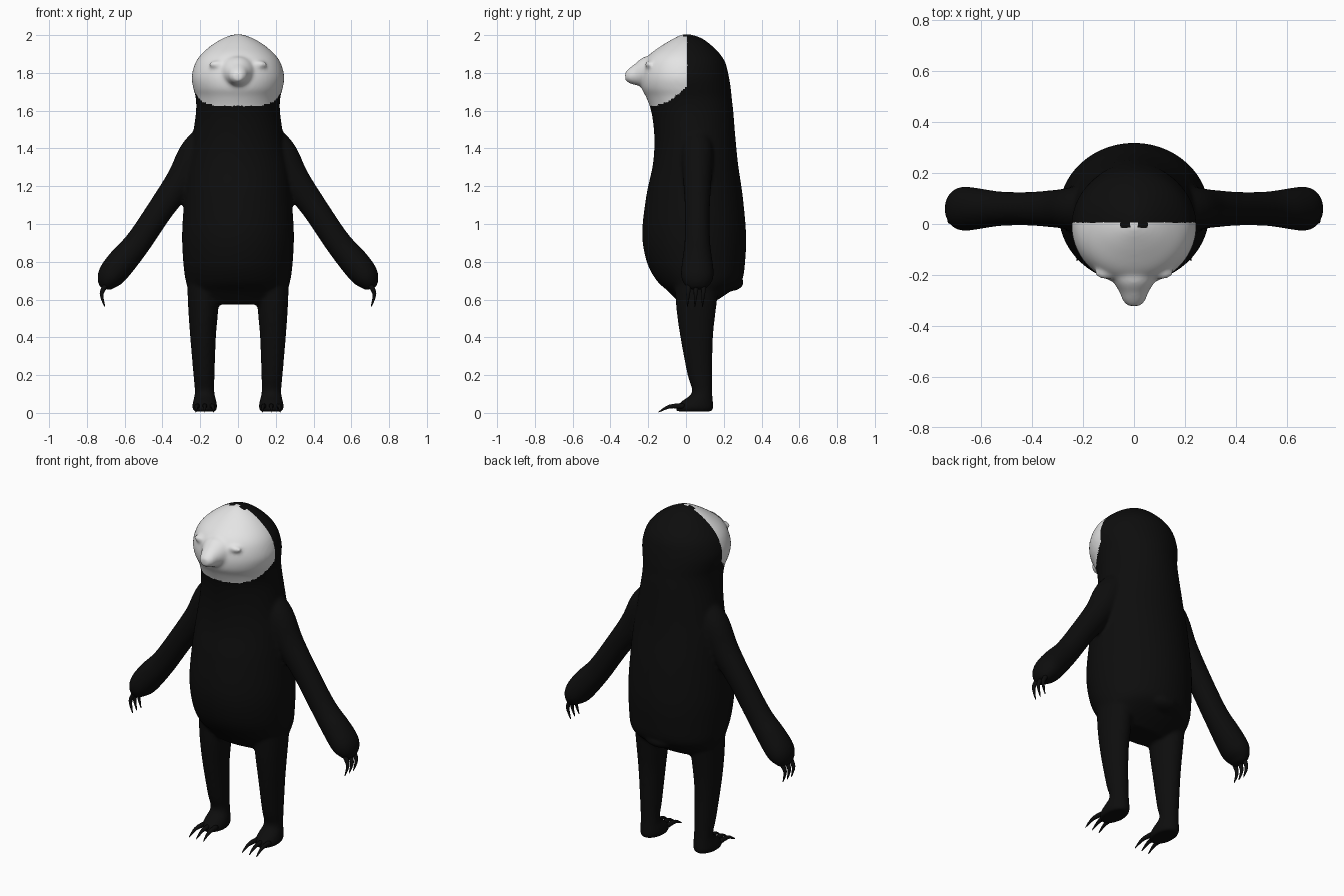
import bpy, bmesh, math
from mathutils import Vector

if "Cube" in bpy.data.objects:
    bpy.data.objects.remove(bpy.data.objects["Cube"])


def material(name, rgb):
    m = bpy.data.materials.new(name)
    m.diffuse_color = (*rgb, 1)
    m.use_nodes = True
    m.node_tree.nodes["Principled BSDF"].inputs["Base Color"].default_value = m.diffuse_color
    return m


BLACK = material("black fur", (0.004, 0.004, 0.004))
PALE = material("pale face", (0.78, 0.78, 0.78))
GREY = material("nostril grey", (0.12, 0.12, 0.12))


def spline(rows, k=5):
    """Catmull-Rom refinement of a list of number rows."""
    out = []
    for i in range(len(rows) - 1):
        p = [rows[max(i - 1, 0)], rows[i], rows[i + 1], rows[min(i + 2, len(rows) - 1)]]
        for s in range(k):
            t = s / k
            out.append([0.5 * (2 * b + (c - a) * t + (2 * a - 5 * b + 4 * c - d) * t * t
                               + (3 * b - a - 3 * c + d) * t ** 3) for a, b, c, d in zip(*p)])
    out.append(list(rows[-1]))
    return out


def loft(bm, rings, n=40):
    """Closed tube through (centre, radius vector u, radius vector v) rings."""
    loops = [[bm.verts.new(c + u * math.cos(2 * math.pi * i / n) + v * math.sin(2 * math.pi * i / n))
              for i in range(n)] for c, u, v in rings]
    faces = [bm.faces.new((a[i], a[(i + 1) % n], b[(i + 1) % n], b[i]))
             for a, b in zip(loops, loops[1:]) for i in range(n)]
    faces += [bm.faces.new(loops[0][::-1]), bm.faces.new(loops[-1])]
    bmesh.ops.recalc_face_normals(bm, faces=faces)


def ball(bm, centre, radii):
    vs = bmesh.ops.create_uvsphere(bm, u_segments=20, v_segments=12, radius=1)["verts"]
    for v in vs:
        v.co = Vector(centre) + Vector([a * r for a, r in zip(v.co, radii)])


def finish(name, bm, *mats):
    me = bpy.data.meshes.new(name)
    bm.to_mesh(me)
    bm.free()
    for m in mats:
        me.materials.append(m)
    ob = bpy.data.objects.new(name, me)
    bpy.context.collection.objects.link(ob)
    bpy.ops.object.select_all(action='DESELECT')
    ob.select_set(True)
    bpy.context.view_layer.objects.active = ob
    bpy.ops.object.shade_smooth()
    return ob


def upright(rows):
    """Rings stacked along z from (z, x centre, x radius, y front, y back)."""
    return [(Vector((x, (f + b) / 2, z)), Vector((r, 0, 0)), Vector((0, (b - f) / 2, 0)))
            for z, x, r, f, b in spline(rows)]


bm = bmesh.new()

# Torso and skull
loft(bm, upright([
    (2.004, 0, .02, -.02, .025), (1.985, 0, .075, -.06, .08), (1.95, 0, .135, -.12, .13),
    (1.9, 0, .193, -.19, .18), (1.85, 0, .227, -.225, .21), (1.78, 0, .245, -.24, .227),
    (1.72, 0, .237, -.235, .237), (1.67, 0, .224, -.21, .242), (1.6, 0, .222, -.185, .25),
    (1.5, 0, .235, -.17, .258), (1.4, 0, .25, -.168, .267), (1.3, 0, .268, -.178, .278),
    (1.15, 0, .283, -.21, .3), (.95, 0, .296, -.232, .318), (.8, 0, .29, -.208, .313),
    (.7, 0, .277, -.155, .295), (.64, 0, .255, -.09, .23), (.575, 0, .2, -.03, .13)]), 56)

# Tail nub
ball(bm, (0, .235, .69), (.1, .07, .045))

# Snout
loft(bm, [(Vector((0, y, z)), Vector((rx, 0, 0)), Vector((0, 0, rz))) for y, z, rx, rz in spline([
    (-.14, 1.8, .125, .09), (-.22, 1.805, .085, .08), (-.27, 1.792, .056, .056),
    (-.3, 1.785, .045, .04), (-.322, 1.782, .025, .022)])])

for s in (-1, 1):
    # Eyelid
    ball(bm, (s * .11, -.192, 1.845), (.045, .026, .019))
    # Leg and foot
    loft(bm, upright([
        (.72, s * .185, .085, -.06, .18), (.56, s * .184, .08, -.052, .16),
        (.4, s * .185, .068, -.03, .143), (.2, s * .18, .056, .008, .139),
        (.11, s * .177, .052, .032, .139), (.06, s * .176, .062, -.025, .143),
        (.03, s * .176, .066, -.055, .146), (.008, s * .176, .058, -.05, .138)]))
    # Arm and hand
    arm = spline([(.13, 1.49, .07, .075), (.22, 1.38, .088, .085), (.30, 1.235, .08, .075),
                  (.412, 1.075, .07, .066), (.527, .905, .07, .068), (.61, .805, .077, .08),
                  (.666, .735, .074, .087), (.69, .692, .058, .075), (.7, .655, .028, .045)])
    rings = []
    for i, (x, z, r, ry) in enumerate(arm):
        a, b = arm[max(i - 1, 0)], arm[min(i + 1, len(arm) - 1)]
        t = Vector((b[0] - a[0], 0, b[1] - a[1])).normalized()
        rings.append((Vector((s * x, .06, z)), Vector((-s * t.z * r, 0, t.x * r)), Vector((0, ry, 0))))
    loft(bm, rings)

# Blend all the parts into one soft skin
body = finish("body", bm, BLACK, PALE)
mod = body.modifiers.new("blend", 'REMESH')
mod.mode, mod.voxel_size, mod.use_smooth_shade = 'VOXEL', .01, True
mod = body.modifiers.new("soften", 'SMOOTH')
mod.factor, mod.iterations = .5, 8
for m in list(body.modifiers):
    bpy.ops.object.modifier_apply(modifier=m.name)

# Pale face in front of the crown and above the jaw line
for p in body.data.polygons:
    x, y, z = p.center
    jaw = 1.625 + .1 * (max(0, y + .19) / .19) ** 2
    hairline = -.015 if .01 < abs(x) < .055 else .006
    p.material_index = int(z > jaw and y < hairline)
    p.use_smooth = True


def claw(bm, pts, r):
    """Curved tapering claw through three points."""
    path = [Vector(p) for p in spline(pts, 4)]
    rings = []
    for i, c in enumerate(path):
        t = (path[min(i + 1, len(path) - 1)] - path[max(i - 1, 0)]).normalized()
        u = t.orthogonal().normalized()
        w = r * (1 - .9 * (i / (len(path) - 1)) ** 1.5)
        rings.append((c, u * w, t.cross(u) * w))
    loft(bm, rings, 10)


for s, side in ((-1, "right"), (1, "left")):
    # Hand claws
    bm = bmesh.new()
    for y in (.015, .055, .095):
        claw(bm, [(s * .695, y, .685), (s * .722, y - .004, .63), (s * .705, y - .008, .562)], .015)
    finish(side + "_hand_claws", bm, BLACK)
    # Toe claws
    bm = bmesh.new()
    for d in (-.038, 0, .038):
        x = s * .176 + d
        claw(bm, [(x, -.01, .035), (x + d * .15, -.085, .034), (x + d * .25, -.145, .004)], .015)
    finish(side + "_toe_claws", bm, BLACK)
    # Nostril
    bm = bmesh.new()
    ball(bm, (s * .023, -.307, 1.785), (.008, .007, .007))
    finish(side + "_nostril", bm, GREY)
